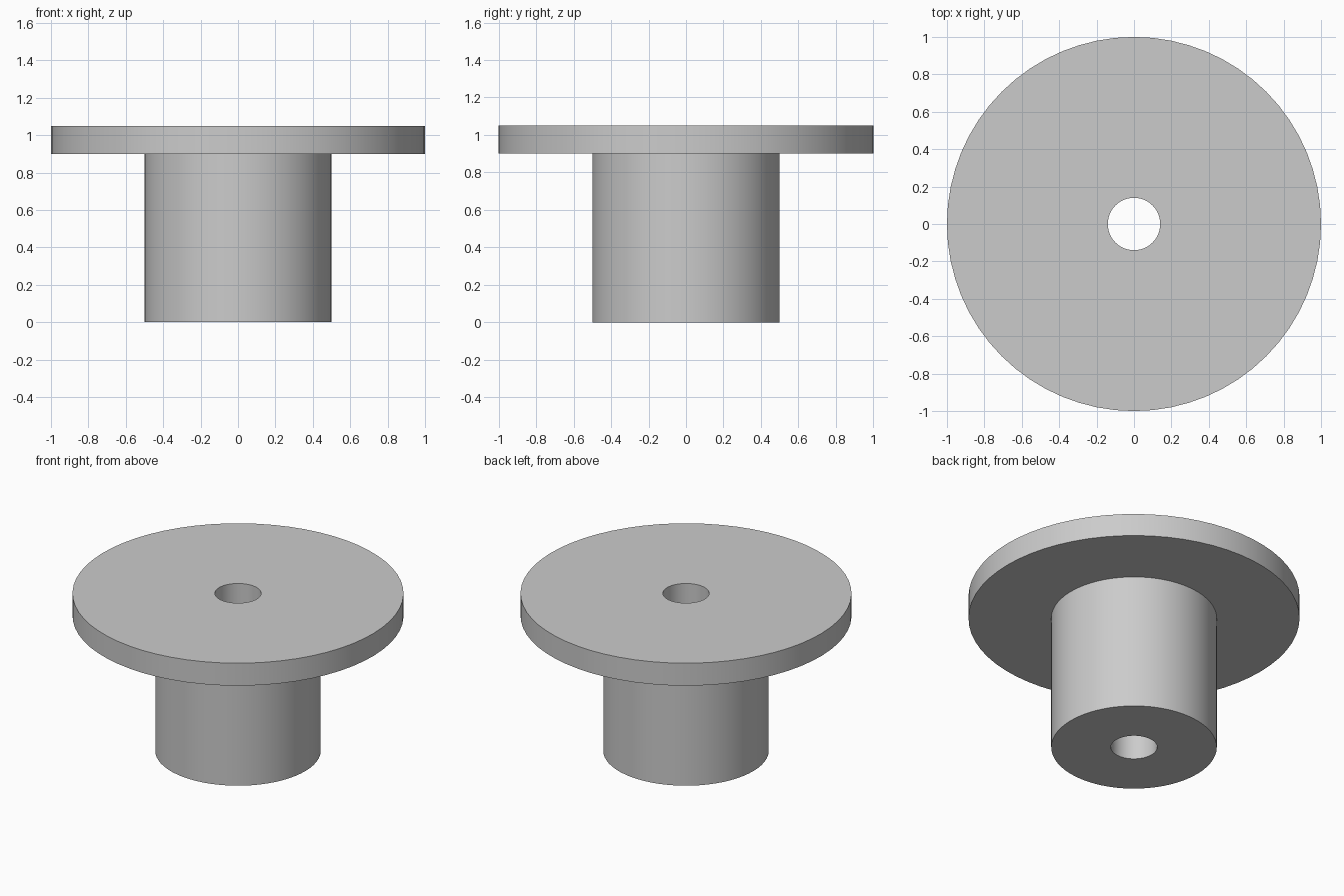
import bpy
import bmesh
import math

SIDES = 64

# Remove the default cube
cube = bpy.data.objects.get("Cube")
if cube:
    bpy.data.objects.remove(cube, do_unlink=True)

# Plain grey finish
grey = bpy.data.materials.new("plain_grey")
grey.use_nodes = True
colour = (0.6, 0.6, 0.6, 1)
grey.diffuse_color = colour
grey.node_tree.nodes["Principled BSDF"].inputs["Base Color"].default_value = colour


def lathe(name, profile):
    """Revolve a closed (radius, height) profile around the z axis."""
    bm = bmesh.new()
    rings = []
    for i in range(SIDES):
        a = math.tau * i / SIDES
        rings.append([bm.verts.new((r * math.cos(a), r * math.sin(a), z))
                      for r, z in profile])
    count = len(profile)
    for i in range(SIDES):
        here, after = rings[i], rings[(i + 1) % SIDES]
        for j in range(count):
            k = (j + 1) % count
            bm.faces.new((here[j], after[j], after[k], here[k]))
    bmesh.ops.recalc_face_normals(bm, faces=bm.faces)
    mesh = bpy.data.meshes.new(name)
    bm.to_mesh(mesh)
    bm.free()
    mesh.materials.append(grey)
    obj = bpy.data.objects.new(name, mesh)
    bpy.context.collection.objects.link(obj)
    bpy.ops.object.select_all(action="DESELECT")
    obj.select_set(True)
    bpy.context.view_layer.objects.active = obj
    bpy.ops.object.shade_smooth_by_angle(angle=math.radians(30))
    return obj


# Flanged bushing: bore, hub and wide flange in one solid
bore, hub, flange = 0.14, 0.5, 1.0
flange_base, top = 0.9, 1.05
lathe("flanged_bushing", [
    (bore, 0), (hub, 0), (hub, flange_base),
    (flange, flange_base), (flange, top), (bore, top),
])
